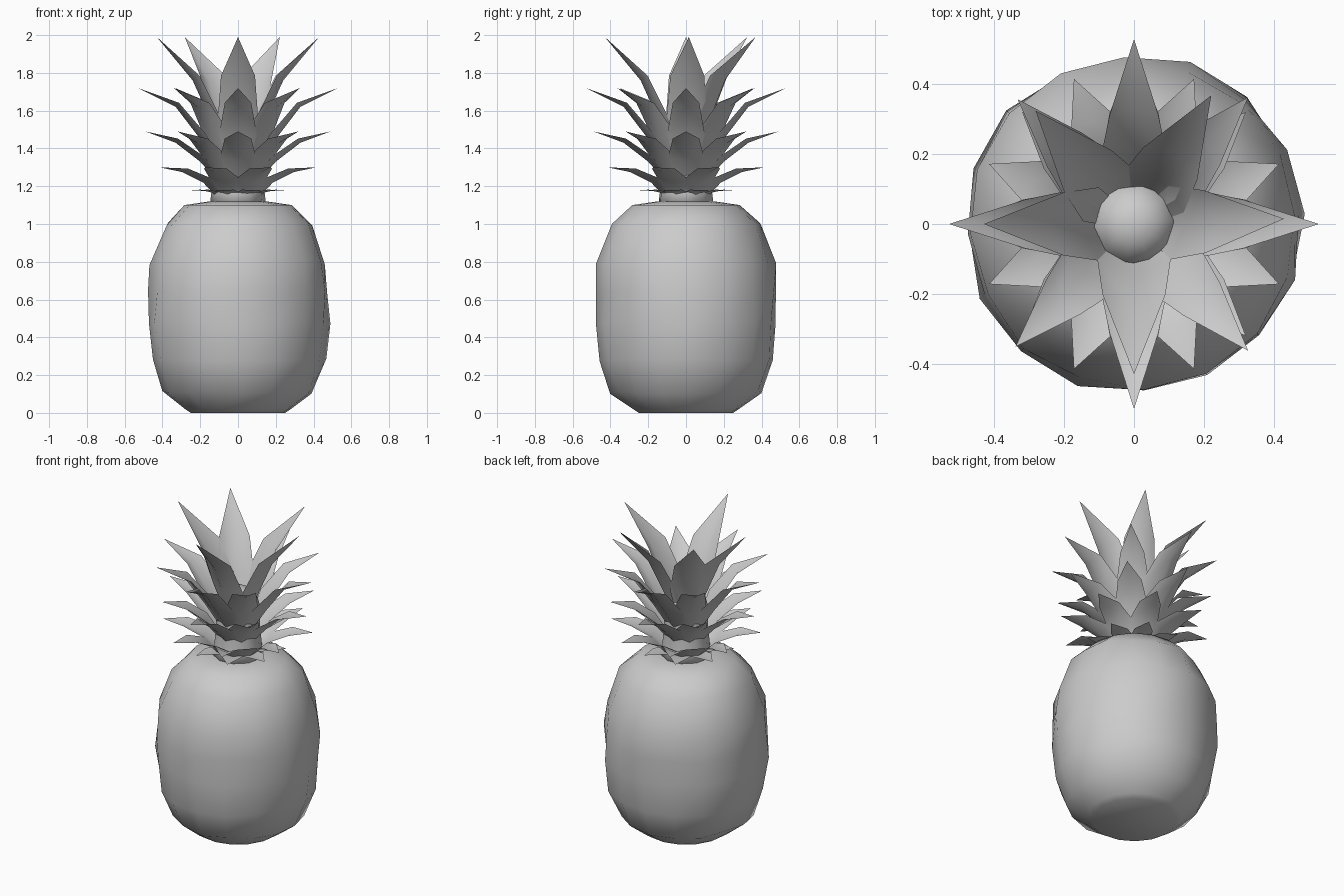
import bpy, bmesh, math, random
from mathutils import Vector, Matrix

random.seed(4)
if "Cube" in bpy.data.objects:
    bpy.data.objects.remove(bpy.data.objects["Cube"])

grey = bpy.data.materials.new("plain grey")
grey.use_nodes = True
grey.diffuse_color = (0.6, 0.6, 0.6, 1)
grey.node_tree.nodes["Principled BSDF"].inputs["Base Color"].default_value = (0.6, 0.6, 0.6, 1)


def finish(bm, name):
    mesh = bpy.data.meshes.new(name)
    bm.to_mesh(mesh)
    bm.free()
    mesh.materials.append(grey)
    mesh.shade_smooth()
    obj = bpy.data.objects.new(name, mesh)
    bpy.context.collection.objects.link(obj)
    return obj


def lathe(name, profile, sides, wobble=0):
    """Turn a (radius, height) profile around z, closed at both ends."""
    bm = bmesh.new()
    rings = []
    for i, (r, z) in enumerate(profile):
        inner = 1 < i < len(profile) - 2
        ring = []
        for k in range(sides):
            a = math.tau * (k + 0.15) / sides
            rr = r + (random.uniform(-wobble, wobble) if inner else 0)
            zz = z + (random.uniform(-wobble, wobble) if inner else 0)
            ring.append(bm.verts.new((rr * math.cos(a), rr * math.sin(a), zz)))
        rings.append(ring)
    for low, high in zip(rings, rings[1:]):
        for k in range(sides):
            n = (k + 1) % sides
            bm.faces.new((low[k], low[n], high[n], high[k]))
    bm.faces.new(rings[0][::-1])
    bm.faces.new(rings[-1])
    return finish(bm, name)


def add_leaf(bm, angle, path, widths, cup):
    """Cupped blade following a (radius, height) path, ending in a point."""
    turn = Matrix.Rotation(math.radians(angle), 3, 'Z')
    pts = [Vector((r, 0, z)) for r, z in path]
    rows = []
    for i, w in enumerate(widths):
        along = (pts[i + 1] - pts[max(i - 1, 0)]).normalized()
        inward = Vector((-along.z, 0, along.x))
        side = Vector((0, w / 2, 0))
        lift = inward * w * cup
        rows.append([bm.verts.new(turn @ p) for p in
                     (pts[i] - side + lift, pts[i], pts[i] + side + lift)])
    tip = bm.verts.new(turn @ pts[-1])
    for a, b in zip(rows, rows[1:]):
        for k in range(2):
            bm.faces.new((a[k], b[k], b[k + 1], a[k + 1]))
    for k in range(2):
        bm.faces.new((rows[-1][k], tip, rows[-1][k + 1]))


def tier(name, angles, path, widths, cup, reach=0.0):
    bm = bmesh.new()
    r0 = path[0][0]
    for a in angles:
        s = 1 - reach * (round(a) % 90 != 0)
        add_leaf(bm, a, [(r0 + (r - r0) * s, z) for r, z in path], widths, cup)
    bmesh.ops.recalc_face_normals(bm, faces=bm.faces)
    return finish(bm, name)


# Fruit body
body = lathe("fruit_body", [
    (0.25, 0), (0.28, 0.02), (0.395, 0.11), (0.46, 0.28), (0.482, 0.48),
    (0.482, 0.64), (0.47, 0.79), (0.385, 1.0), (0.285, 1.1), (0.15, 1.12)], 16, 0.01)

# Core of the crown
lathe("crown_core", [
    (0.15, 1.1), (0.14, 1.18), (0.13, 1.3), (0.13, 1.42),
    (0.11, 1.5), (0.06, 1.54), (0.02, 1.55)], 10)

# Leaf tiers from the lowest to the highest
eight = [45 * k for k in range(8)]
offset = [a + 22.5 for a in eight]
tier("leaf_tier_collar", offset,
     [(0.12, 1.16), (0.19, 1.175), (0.29, 1.18)], [0.12, 0.11], 0.06)
tier("leaf_tier_low", offset,
     [(0.12, 1.14), (0.2, 1.22), (0.32, 1.275), (0.45, 1.3)], [0.11, 0.17, 0.13], 0.15)
tier("leaf_tier_lower_middle", eight,
     [(0.12, 1.24), (0.2, 1.33), (0.33, 1.43), (0.49, 1.49)], [0.12, 0.19, 0.14], 0.18, 0.1)
tier("leaf_tier_upper_middle", [0, 48, 90, 133, 180, 226, 270, 312],
     [(0.12, 1.33), (0.2, 1.45), (0.33, 1.62), (0.53, 1.72)], [0.13, 0.2, 0.14], 0.2, 0.1)
tier("leaf_tier_top", [2, 59, 131, 180, 270],
     [(0.09, 1.42), (0.15, 1.56), (0.24, 1.76), (0.43, 1.99)], [0.14, 0.21, 0.18], 0.25)
# Upright tip of the top tier's back leaf pair
for obj in [o for o in bpy.data.objects if o.name.startswith("leaf_tier_top")]:
    obj.scale.z = 1.0
